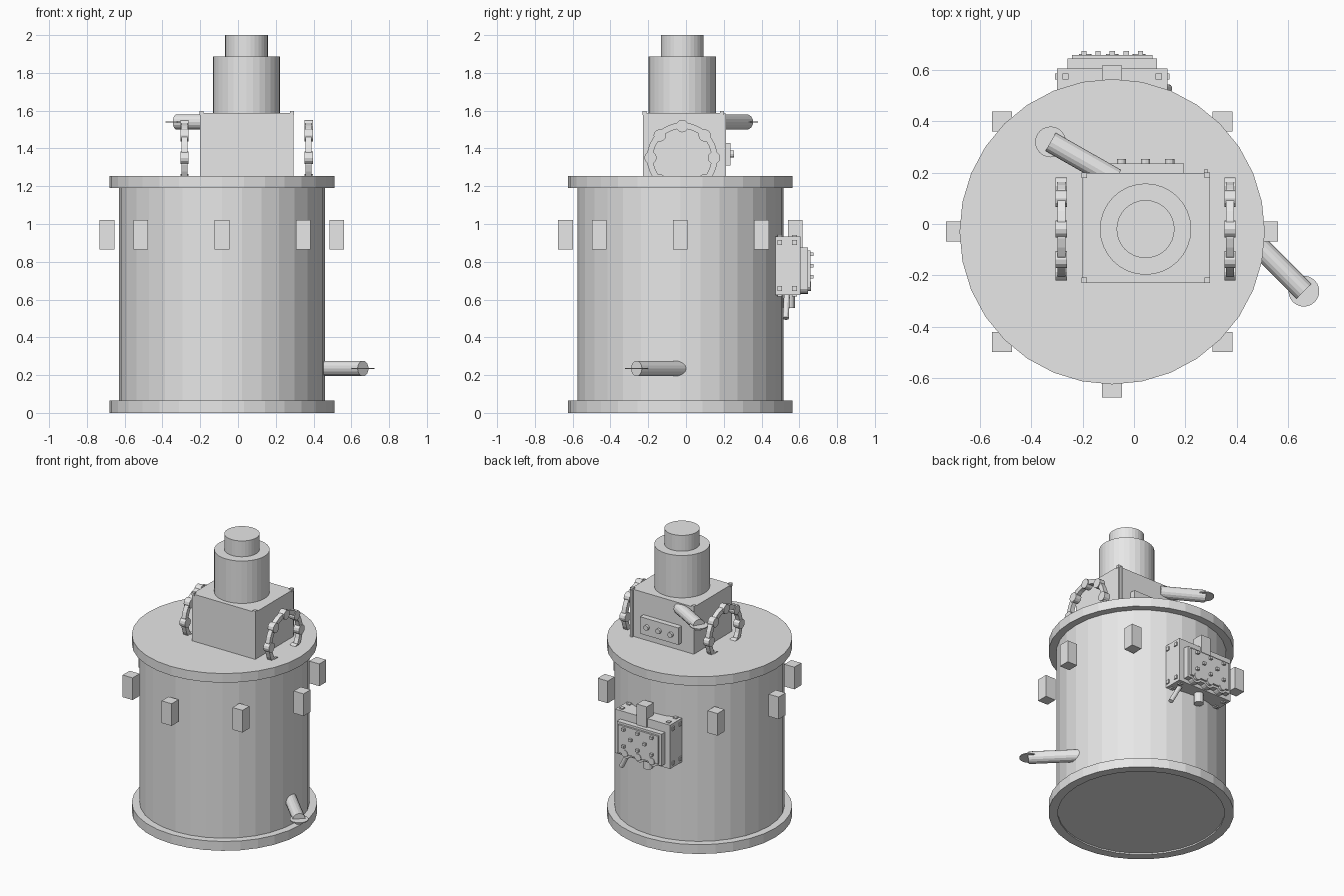
import bpy
from math import sin, cos, pi
from mathutils import Vector

if "Cube" in bpy.data.objects:
    bpy.data.objects.remove(bpy.data.objects["Cube"], do_unlink=True)

GREY = (0.8, 0.8, 0.8, 1)
metal = bpy.data.materials.new("light grey metal")
metal.use_nodes = True
metal.diffuse_color = GREY
metal.node_tree.nodes["Principled BSDF"].inputs["Base Color"].default_value = GREY

CX, CY = -0.085, -0.03      # vessel axis
MX, MY = 0.045, -0.02       # drive axis


def finish(name):
    ob = bpy.context.object
    ob.name = name
    ob.data.materials.append(metal)
    return ob


def box(name, x, y, z):
    """Box spanning the (min, max) pairs."""
    spans = (x, y, z)
    bpy.ops.mesh.primitive_cube_add(size=1, location=[sum(s) / 2 for s in spans])
    ob = finish(name)
    size = Vector([s[1] - s[0] for s in spans])
    for v in ob.data.vertices:
        v.co *= size
    return ob


def block(name, centre, size):
    return box(name, *[(c - s / 2, c + s / 2) for c, s in zip(centre, size)])


def rod(name, a, b, r, sides=16):
    """Cylinder between two points."""
    a, b = Vector(a), Vector(b)
    d = b - a
    bpy.ops.mesh.primitive_cylinder_add(
        vertices=sides, radius=r, depth=d.length, location=(a + b) / 2,
        rotation=d.to_track_quat("Z", "Y").to_euler())
    return finish(name)


def ring(name, centre, inner, outer, width, axis, sides):
    """Square-section ring around the x or z axis."""
    verts, faces = [], []
    section = [(inner, -1), (outer, -1), (outer, 1), (inner, 1)]
    for i in range(sides):
        t = 2 * pi * i / sides
        for r, s in section:
            u, v, w = r * cos(t), r * sin(t), s * width / 2
            verts.append(Vector((w, u, v) if axis == "X" else (u, v, w)) + Vector(centre))
        for k in range(4):
            j, n = (i + 1) % sides, (k + 1) % 4
            faces.append((4 * i + k, 4 * j + k, 4 * j + n, 4 * i + n))
    me = bpy.data.meshes.new(name)
    me.from_pydata(verts, [], faces)
    ob = bpy.data.objects.new(name, me)
    bpy.context.collection.objects.link(ob)
    me.materials.append(metal)
    return ob


# Vessel, base flange and lid
rod("vessel_body", (CX, CY, 0.01), (CX, CY, 1.22), 0.545, 32)
ring("base_flange", (CX, CY, 0.033), 0.535, 0.595, 0.066, "Z", 32)
rod("lid", (CX, CY, 1.19), (CX, CY, 1.255), 0.595, 32)

# Lugs around the vessel
for i in range(8):
    t = i * pi / 4
    block("vessel_lug", (CX + 0.608 * cos(t), CY + 0.608 * sin(t), 0.943),
          (0.078, 0.078, 0.157))

# Gearbox and stacked motor
GX, GY = (-0.2, 0.295), (-0.228, 0.198)
box("gearbox", GX, GY, (1.25, 1.588))
rod("motor", (MX, MY, 1.58), (MX, MY, 1.888), 0.178, 32)
rod("motor_cap", (MX, MY, 1.88), (MX, MY, 2), 0.113, 32)
for x in GX:
    for y in GY:
        block("gearbox_corner_bolt", (x * 0.97, y * 0.96, 1.588), (0.022, 0.022, 0.02))
box("gearbox_rib", (0.272, 0.288), (0.195, 0.213), (1.25, 1.585))

# Switch plate on the back of the gearbox
box("switch_plate", (MX - 0.15, MX + 0.15), (0.195, 0.236), (1.31, 1.43))
for i in (-1, 0, 1):
    x = MX + i * 0.094
    rod("switch_button", (x, 0.23, 1.37), (x, 0.253, 1.37), 0.018, 12)

# Hand wheels sunk into the lid
for x in (-0.283, 0.374):
    ring("hand_wheel", (x, MY, 1.35), 0.155, 0.187, 0.032, "X", 32)
    for i in range(8):
        t = i * pi / 4
        y, z = MY + 0.168 * cos(t), 1.35 + 0.168 * sin(t)
        rod("wheel_grip", (x - 0.022, y, z), (x + 0.022, y, z), 0.033, 12)

# Inlet and outlet pipes with thin end discs
for name, a, b in (("inlet", (-0.07, 0.175, 1.54), (-0.325, 0.32, 1.54)),
                   ("outlet", (0.38, 0.02, 0.235), (0.662, -0.262, 0.235))):
    rod(name + "_pipe", a, b, 0.041)
    end = Vector(b)
    up = Vector((0, 0, 0.003))
    rod(name + "_disc", end - up, end + up, 0.06, 24)

# Control box on the back
BX, BZ = (-0.3, 0.13), (0.625, 0.935)
box("control_box", BX, (0.475, 0.607), BZ)
for y in (0.497, 0.575):
    for x, s in zip(BX, (1, -1)):
        for z, q in zip(BZ, (1, -1)):
            block("control_side_bolt", (x, y, z + q * 0.033), (0.016, 0.025, 0.025))
            block("control_end_bolt", (x + s * 0.033, y, z), (0.025, 0.025, 0.016))

# Raised panel with studs
box("panel_base", (CX - 0.175, CX + 0.175), (0.6, 0.645), (0.65, 0.875))
box("panel_face", (CX - 0.157, CX + 0.157), (0.64, 0.658), (0.665, 0.86))
for row, z in enumerate((0.84, 0.78, 0.72)):
    for i in ((-2, 0, 2), (-1, 1), (-2, 0, 2))[row]:
        block("panel_stud", (CX + i * 0.055, 0.664, z), (0.02, 0.022, 0.018))

# Knobs along the lower panel edge
for i in (-1, 0, 1):
    x = CX + i * 0.105
    rod("control_knob", (x, 0.6, 0.67), (x, 0.645, 0.67), 0.04)
    rod("knob_tip", (x, 0.64, 0.67), (x, 0.662, 0.67), 0.025)

# Cable gland and lever below the control box
rod("cable_gland", (CX, 0.545, 0.555), (CX, 0.545, 0.63), 0.032)
rod("lever", (0.06, 0.535, 0.64), (0.135, 0.528, 0.5), 0.016, 12)
